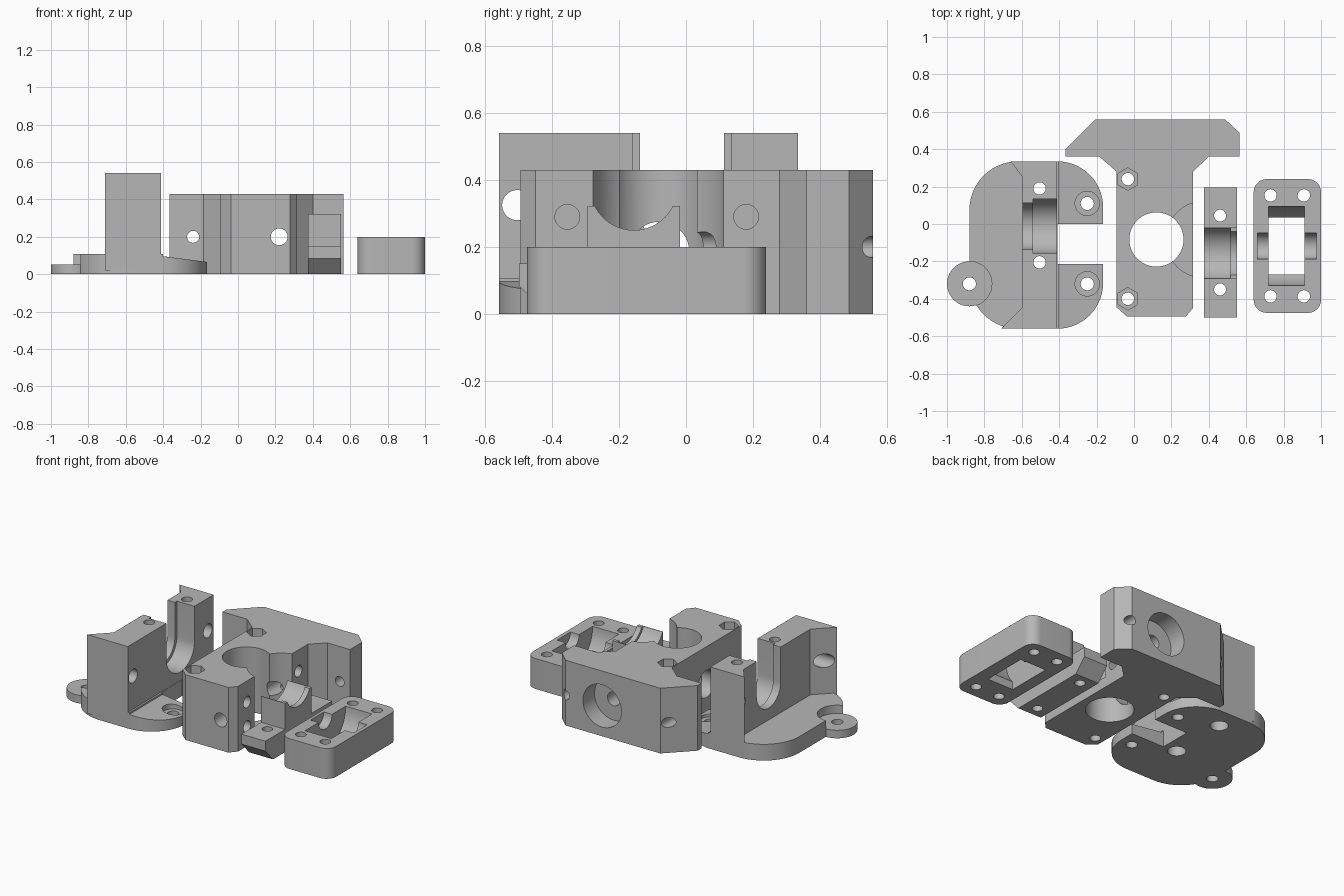
import bpy, bmesh, math
from mathutils import Matrix, Vector

if "Cube" in bpy.data.objects:
    bpy.data.objects.remove(bpy.data.objects["Cube"], do_unlink=True)

grey = bpy.data.materials.new("plain grey")
grey.use_nodes = True
colour = (0.47, 0.47, 0.47, 1)
grey.diffuse_color = colour
grey.node_tree.nodes["Principled BSDF"].inputs["Base Color"].default_value = colour


def place(axis, a, b, t):
    """Point from two profile coordinates and a position along the axis."""
    return {"x": (t, a, b), "y": (a, t, b), "z": (a, b, t)}[axis]


def prism(name, points, lo, hi, axis="z"):
    bm = bmesh.new()
    low = [bm.verts.new(place(axis, a, b, lo)) for a, b in points]
    high = [bm.verts.new(place(axis, a, b, hi)) for a, b in points]
    bm.faces.new(low)
    bm.faces.new(high)
    for i in range(len(points)):
        j = (i + 1) % len(points)
        bm.faces.new((low[i], low[j], high[j], high[i]))
    bmesh.ops.recalc_face_normals(bm, faces=bm.faces)
    mesh = bpy.data.meshes.new(name)
    bm.to_mesh(mesh)
    bm.free()
    mesh.materials.append(grey)
    obj = bpy.data.objects.new(name, mesh)
    bpy.context.collection.objects.link(obj)
    return obj


def arc(cx, cy, r, start, end, steps=14):
    angles = [math.radians(start + (end - start) * i / steps) for i in range(steps + 1)]
    return [(cx + r * math.cos(t), cy + r * math.sin(t)) for t in angles]


def rod(a, b, r, lo, hi, axis="z", sides=40):
    return prism("rod", arc(a, b, r, 0, 360, sides)[:-1], lo, hi, axis)


def box(x0, x1, y0, y1, z0, z1):
    return prism("box", [(x0, y0), (x1, y0), (x1, y1), (x0, y1)], z0, z1)


def combine(body, tool, operation="DIFFERENCE"):
    mod = body.modifiers.new("combine", "BOOLEAN")
    mod.operation, mod.solver, mod.object = operation, "EXACT", tool
    bpy.context.view_layer.update()
    graph = bpy.context.evaluated_depsgraph_get()
    mesh = bpy.data.meshes.new_from_object(body.evaluated_get(graph))
    body.modifiers.clear()
    body.data = mesh
    bpy.data.objects.remove(tool, do_unlink=True)


def cut(body, *tools):
    for tool in tools:
        combine(body, tool)


def finish(body):
    bpy.ops.object.select_all(action="DESELECT")
    body.select_set(True)
    bpy.context.view_layer.objects.active = body
    bpy.ops.object.shade_smooth_by_angle(angle=math.radians(30))


# Bearing mount: rounded base with two sloped ears
outline = (arc(-0.62, 0.075, 0.26, 180, 90) + arc(-0.41, 0.09, 0.245, 90, 0)
           + [(-0.165, 0), (-0.41, 0), (-0.41, -0.215), (-0.165, -0.215)]
           + arc(-0.41, -0.315, 0.245, 0, -90) + arc(-0.62, -0.3, 0.26, -90, -180))
mount = prism("bearing_mount", outline, 0, 0.107)
cut(mount, prism("slope", [(-0.4, 0.096), (-0.1, 0.057), (-0.1, 0.3), (-0.4, 0.3)], -1, 1, "y"))

# Side lug in its round recess
cut(mount, rod(-0.88, -0.32, 0.12, 0.053, 0.3))
combine(mount, rod(-0.88, -0.32, 0.12, 0, 0.053), "UNION")
cut(mount, rod(-0.88, -0.32, 0.035, -0.1, 0.3))

# Upright block with flared outer corners
flared = [(-0.412, 0.335), (-0.66, 0.335), (-0.595, 0.25), (-0.595, -0.445),
          (-0.71, -0.56), (-0.412, -0.56)]
combine(mount, prism("upright", flared, 0.02, 0.54), "UNION")

# Stepped bearing seat open to the top
for r, x0, x1 in ((0.125, -0.8, -0.3), (0.147, -0.54, -0.3)):
    seat = arc(-0.012, 0.31, r, 180, 360, 24) + [(-0.012 + r, 0.7), (-0.012 - r, 0.7)]
    cut(mount, prism("seat", seat, x0, x1, "x"))

# Mount screw holes
for y in (0.19, -0.205):
    cut(mount, rod(-0.505, y, 0.033, -0.1, 0.7), rod(-0.505, y, 0.055, -0.1, 0.1))
for y in (0.11, -0.32):
    cut(mount, rod(-0.25, y, 0.035, -0.1, 0.3), rod(-0.25, y, 0.065, 0.05, 0.3))
for y in (0.275, -0.505):
    cut(mount, rod(y, 0.325, 0.045, -1, 0, "x"))
finish(mount)

# Main body: T-shaped block
tee = [(-0.205, 0.56), (-0.365, 0.4), (-0.365, 0.36), (-0.185, 0.36), (-0.093, 0.28),
       (-0.093, -0.445), (-0.037, -0.495), (0.277, -0.495), (0.315, -0.45), (0.315, 0.28),
       (0.4, 0.36), (0.565, 0.36), (0.565, 0.487), (0.487, 0.56)]
body = prism("main_body", tee, 0, 0.43)

# Vertical bore, side pocket and cross bores
cut(body, rod(0.12, -0.083, 0.145, -0.1, 0.6, sides=56),
    rod(0.374, -0.083, 0.204, 0.07, 0.6, sides=56),
    rod(-0.08, 0.185, 0.09, -0.2, 0.2, "x"),
    rod(0.22, 0.2, 0.045, -0.7, 0.7, "y"),
    rod(0.22, 0.2, 0.14, 0.44, 0.7, "y", 48))

# Flange holes, then nut pockets with through holes
for x in (-0.24, 0.49):
    cut(body, rod(x, 0.2, 0.032, 0.2, 0.7, "y"))
for y in (0.24, -0.4):
    hexagon = arc(-0.033, y, 0.06, 30, 390, 6)[:-1]
    cut(body, rod(-0.033, y, 0.033, -0.1, 0.6), prism("nut", hexagon, 0.35, 0.6))
for y in (-0.355, 0.18):
    for z in (0.13, 0.29):
        cut(body, rod(y, z, 0.037, 0.15, 0.4, "x"))
finish(body)

# Bearing cap: low flanges with a raised cradle
side = [(-0.42, 0), (-0.5, 0.085), (-0.5, 0.15), (-0.295, 0.15), (-0.295, 0.322),
        (-0.018, 0.322), (-0.018, 0.15), (0.195, 0.15), (0.195, 0.085), (0.115, 0)]
cap = prism("bearing_cap", side, 0.375, 0.55, "x")
cut(cap, rod(-0.156, 0.38, 0.13, 0.2, 0.7, "x", 48), rod(-0.156, 0.38, 0.147, 0.2, 0.515, "x", 48))
for y in (0.045, -0.35):
    cut(cap, rod(0.46, y, 0.032, -0.1, 0.3))
finish(cap)

# Roller holder: rounded frame
frame = (arc(0.93, 0.17, 0.07, 0, 90) + arc(0.71, 0.17, 0.07, 90, 180)
         + arc(0.71, -0.405, 0.07, 180, 270) + arc(0.93, -0.405, 0.07, 270, 360))
holder = prism("roller_holder", frame, 0, 0.2)

# Roller window, axle groove and corner holes
cut(holder, box(0.72, 0.912, -0.27, 0.034, -0.1, 0.4),
    rod(-0.118, 0.2, 0.212, 0.72, 0.912, "x", 56),
    rod(-0.118, 0.2, 0.07, 0.66, 0.975, "x"))
for x in (0.73, 0.908):
    for y in (0.153, -0.387):
        cut(holder, rod(x, y, 0.033, -0.1, 0.4))
finish(holder)
